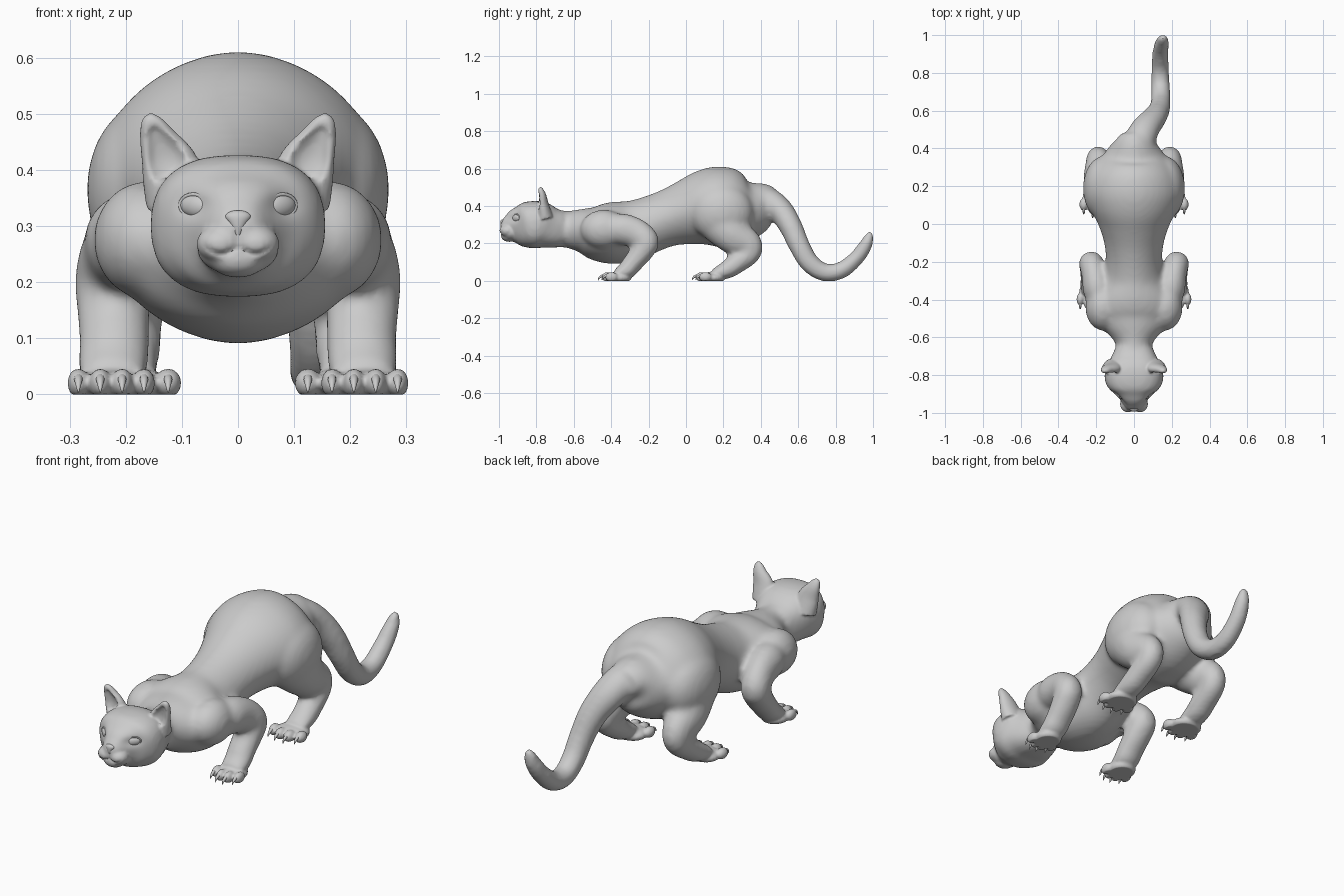
import bpy, bmesh, math
from mathutils import Vector, Matrix
from mathutils.bvhtree import BVHTree

if "Cube" in bpy.data.objects:
    bpy.data.objects.remove(bpy.data.objects["Cube"])

fur = bpy.data.materials.new("soft_grey")
fur.use_nodes = True
GREY = (0.6, 0.6, 0.6, 1)
fur.diffuse_color = GREY
fur.node_tree.nodes["Principled BSDF"].inputs["Base Color"].default_value = GREY


def to_mesh(bm):
    bmesh.ops.recalc_face_normals(bm, faces=bm.faces[:])
    me = bpy.data.meshes.new("part")
    bm.to_mesh(me)
    bm.free()
    return me


def tube(stations, s=1, power=2.0, n=32, steps=6):
    """Loft through (x, y, z, side radius, up radius); s = -1 mirrors it."""
    st = [Vector((s * a[0],) + tuple(a[1:])) for a in stations]
    path = []
    for i in range(len(st) - 1):
        a, b, c, d = st[max(i - 1, 0)], st[i], st[i + 1], st[min(i + 2, len(st) - 1)]
        for k in range(steps):
            t = k / steps
            path.append(b + (c - a) * (t / 2) + (a * 2 - b * 5 + c * 4 - d) * (t * t / 2)
                        + (b * 3 - a - c * 3 + d) * (t ** 3 / 2))
    path.append(st[-1])
    bm, rings = bmesh.new(), []
    for i, q in enumerate(path):
        along = Vector((path[min(i + 1, len(path) - 1)] - path[max(i - 1, 0)])[:3]).normalized()
        side = Vector((1, 0, 0))
        side = (side - along * along.dot(side)).normalized()
        up = along.cross(side)
        ring = []
        for j in range(n):
            c, d = math.cos(math.tau * j / n), math.sin(math.tau * j / n)
            c, d = (math.copysign(abs(v) ** (2 / power), v) for v in (c, d))
            ring.append(bm.verts.new(Vector(q[:3]) + side * c * max(q[3], .001) + up * d * max(q[4], .001)))
        rings.append(ring)
    for r0, r1 in zip(rings, rings[1:]):
        for j in range(n):
            bm.faces.new((r0[j], r0[j - 1], r1[j - 1], r1[j]))
    bm.faces.new(rings[0])
    bm.faces.new(rings[-1])
    return to_mesh(bm)


def spine(rows, power):
    """Loft along y from rows of (y, top, bottom, half width)."""
    return tube([(0, y, (a + b) / 2, w, (a - b) / 2) for y, a, b, w in rows], power=power, n=48)


def ball(centre, radii, turn=Matrix()):
    bm = bmesh.new()
    m = Matrix.Translation(centre) @ turn @ Matrix.Diagonal((*radii, 1))
    bmesh.ops.create_uvsphere(bm, u_segments=28, v_segments=18, radius=1, matrix=m)
    return to_mesh(bm)


def solid(name, meshes, mods=()):
    """Merge meshes into one object and apply the listed modifiers."""
    bm = bmesh.new()
    for me in meshes:
        bm.from_mesh(me)
    ob = bpy.data.objects.new(name, to_mesh(bm))
    bpy.context.collection.objects.link(ob)
    for kind, settings in mods:
        mod = ob.modifiers.new(kind, kind)
        for key, value in settings.items():
            setattr(mod, key, value)
    if mods:
        dg = bpy.context.evaluated_depsgraph_get()
        me = bpy.data.meshes.new_from_object(ob.evaluated_get(dg))
        ob.modifiers.clear()
        ob.data = me
    return ob


def take(ob):
    me = ob.data
    bpy.data.objects.remove(ob)
    return me


def fuse(size, rounds):
    return [("REMESH", dict(mode="VOXEL", voxel_size=size)),
            ("SMOOTH", dict(factor=.5, iterations=rounds))]


# torso, head and tail
torso = spine([(-.74, .38, .19, .08), (-.63, .375, .175, .10), (-.55, .388, .148, .17),
               (-.48, .405, .108, .22), (-.40, .42, .09, .22), (-.30, .428, .10, .17),
               (-.20, .45, .147, .15), (-.10, .486, .182, .158), (0, .537, .19, .19),
               (.10, .592, .185, .235), (.18, .611, .18, .252), (.28, .588, .19, .225),
               (.36, .554, .24, .165), (.43, .525, .33, .11), (.48, .49, .37, .07)], 1.85)
head = spine([(-.66, .372, .18, .10), (-.72, .392, .174, .128), (-.78, .424, .172, .154),
              (-.84, .424, .174, .152), (-.88, .408, .18, .124), (-.91, .388, .195, .09),
              (-.945, .36, .21, .062), (-.975, .335, .23, .046), (-.993, .315, .25, .025)], 2.5)
tail = tube([(.01, .37, .43, .085, .075), (.03, .44, .42, .083, .077), (.06, .505, .375, .077, .069),
             (.105, .56, .29, .066, .062), (.133, .605, .19, .057, .057), (.142, .66, .097, .053, .053),
             (.14, .74, .045, .05, .049), (.138, .83, .056, .046, .046), (.14, .91, .12, .043, .042),
             (.148, .96, .19, .037, .037), (.155, .983, .245, .025, .024), (.157, .989, .265, .01, .01)])
base, fine, claws = [torso, head, tail], [], []

for s in (1, -1):
    # shoulder and hip muscles
    base.append(ball((s * .165, -.44, .275), (.093, .125, .105)))
    base.append(ball((s * .16, .19, .365), (.11, .17, .155)))
    # front and hind legs
    base.append(tube([(.16, -.42, .26, .07, .07), (.19, -.35, .275, .08, .085),
                      (.213, -.265, .255, .066, .078), (.226, -.21, .208, .066, .067),
                      (.222, -.24, .15, .066, .06), (.22, -.285, .095, .064, .054),
                      (.222, -.32, .055, .064, .05), (.225, -.38, .028, .058, .028)], s))
    base.append(tube([(.14, .16, .36, .10, .12), (.16, .19, .31, .10, .12), (.178, .255, .24, .09, .10),
                      (.188, .33, .192, .068, .08), (.192, .335, .147, .06, .064),
                      (.196, .28, .10, .06, .056), (.20, .22, .06, .06, .05),
                      (.20, .14, .028, .058, .028)], s))
    # paws with four toes and claws
    for cx, cy, gap in ((.226, -.37, .039), (.195, .132, .047)):
        fine.append(ball((s * cx, cy + .01, .016), (gap * 1.65, .068, .032)))
        for i in range(4):
            x = s * (cx + (i - 1.5) * gap)
            y = cy - (.048 if i in (1, 2) else .028)
            fine.append(ball((x, y, .02), (gap * .5, .034, .026)))
            claws.append(tube([(x, y - .018, .03, .008, .008), (x, y - .036, .024, .007, .007),
                               (x, y - .048, .013, .004, .004), (x, y - .052, .003, .001, .001)], n=10, steps=3))
    # hollow ears
    hollow = solid("ear_cutter", [tube([(.122, -.796, .385, .03, .02), (.13, -.794, .42, .036, .023),
                                        (.144, -.794, .455, .022, .018), (.153, -.793, .478, .009, .01)], s)])
    hollow.hide_render = True
    ear = solid("ear", [tube([(.106, -.755, .34, .058, .045), (.121, -.765, .405, .052, .032),
                              (.143, -.77, .455, .034, .023), (.154, -.777, .485, .021, .015),
                              (.157, -.78, .5, .008, .006)], s)],
                [("BOOLEAN", dict(operation="DIFFERENCE", object=hollow, solver="EXACT"))])
    take(hollow)
    fine.append(take(ear))
    # muzzle pads
    fine.append(ball((s * .032, -.953, .268), (.042, .044, .034)))
# muzzle and chin
fine.append(ball((0, -.935, .26), (.073, .054, .048)))
fine.append(ball((0, -.945, .24), (.05, .044, .032)))

# fused body: broad blending first, then the finer parts
body = solid("body", [take(solid("base", base, fuse(.014, 8)))] + fine, fuse(.0061, 3))

# flatten soles, carve mouth and eye sockets
verts = body.data.vertices
for v in verts:
    v.co.z = max(v.co.z, 0)
    x, y, z = abs(v.co.x), v.co.y, v.co.z
    if y < -.84:
        gap = abs(z - .25 - 15 * (x - .03) ** 2)
        fade = max(0, 1 - (x / .064) ** 4)
        if .262 < z < .29:
            gap = min(gap, x)
        v.co.y += .006 * fade * math.exp(-(gap / .005) ** 2)
        v.co.y += .013 * math.exp(-((x - .075) / .028) ** 2 - ((z - .335) / .021) ** 2)

skin = BVHTree.FromPolygons([v.co for v in verts], [p.vertices[:] for p in body.data.polygons])


def face_y(x, z):
    return skin.ray_cast(Vector((x, -2, z)), Vector((0, 1, 0)))[0].y


# eyes with lids
parts = [body, solid("claws", claws)]
for s, label in ((1, "left"), (-1, "right")):
    place = (s * .075, face_y(s * .075, .335) + .006, .335)
    turn = Matrix.Rotation(s * .6, 4, "Z") @ Matrix.Rotation(s * -.12, 4, "Y")
    parts.append(solid(label + "_eye", [ball(place, (.032, .014, .02), turn)]))
    rim = Matrix.Translation(place) @ turn
    loop = []
    for i in range(24):
        a = math.tau * i / 24
        loop.append(rim @ Vector((.032 * math.cos(a), -.003, .021 * math.sin(a))))
    lid = bpy.data.curves.new("lid", "CURVE")
    lid.dimensions, lid.bevel_depth, lid.bevel_resolution = "3D", .0035, 2
    line = lid.splines.new("POLY")
    line.points.add(len(loop) - 1)
    line.use_cyclic_u = True
    for point, co in zip(line.points, loop):
        point.co = (*co, 1)
    curve = bpy.data.objects.new("lid", lid)
    bpy.context.collection.objects.link(curve)
    dg = bpy.context.evaluated_depsgraph_get()
    lid_mesh = bpy.data.meshes.new_from_object(curve.evaluated_get(dg))
    bpy.data.objects.remove(curve)
    parts.append(solid(label + "_eyelid", [lid_mesh]))

# nose
ny = face_y(0, .31) + .006
parts.append(solid("nose", [tube([(0, ny, .284, .005, .008), (0, ny, .303, .015, .011),
                                  (0, ny + .002, .317, .023, .012), (0, ny + .007, .324, .014, .006)])]))

for ob in parts:
    ob.data.materials.clear()
    ob.data.materials.append(fur)
    ob.select_set(True)
bpy.context.view_layer.objects.active = body
bpy.ops.object.shade_smooth_by_angle(angle=math.radians(50))
